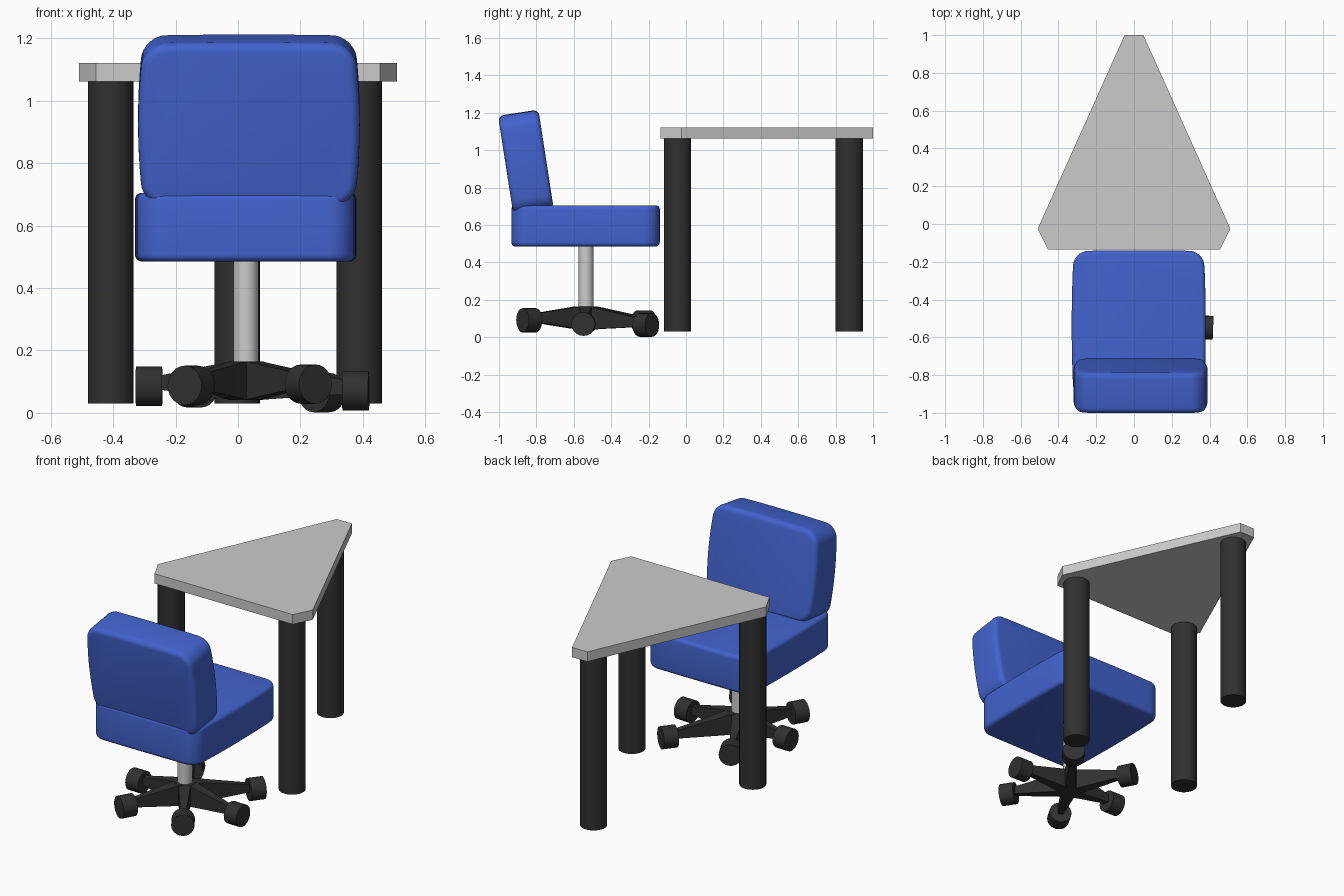
import bpy, bmesh, math
from mathutils import Vector, Matrix

if "Cube" in bpy.data.objects:
    bpy.data.objects.remove(bpy.data.objects["Cube"])


def material(name, rgb):
    m = bpy.data.materials.new(name)
    m.diffuse_color = (*rgb, 1)
    m.use_nodes = True
    m.node_tree.nodes["Principled BSDF"].inputs["Base Color"].default_value = m.diffuse_color
    return m


BLUE = material("blue_fabric", (0.055, 0.125, 0.62))
BLACK = material("black", (0.03, 0.03, 0.03))


def finish(name, bm, mat=None, smooth=True):
    bmesh.ops.recalc_face_normals(bm, faces=bm.faces)
    me = bpy.data.meshes.new(name)
    bm.to_mesh(me)
    bm.free()
    ob = bpy.data.objects.new(name, me)
    bpy.context.collection.objects.link(ob)
    if mat:
        me.materials.append(mat)
    if smooth:
        bpy.ops.object.select_all(action='DESELECT')
        ob.select_set(True)
        bpy.context.view_layer.objects.active = ob
        bpy.ops.object.shade_smooth_by_angle(angle=math.radians(35))
    return ob


def loft(bm, rings):
    """Skin a stack of equal-length closed rings and cap both ends."""
    rows = [[bm.verts.new(p) for p in r] for r in rings]
    n = len(rows[0])
    for a, b in zip(rows, rows[1:]):
        for i in range(n):
            bm.faces.new((a[i], a[(i + 1) % n], b[(i + 1) % n], b[i]))
    bm.faces.new(rows[0][::-1])
    bm.faces.new(rows[-1])


def outline(hu, hv, r, bow_u, bow_v, inset):
    """Rounded rectangle with gently bowed sides."""
    pts = []
    for k, (su, sv) in enumerate(((1, 1), (-1, 1), (-1, -1), (1, -1))):
        for i in range(9):
            a = math.radians(90 * k + 90 * i / 8)
            pts.append((su * (hu - r) + (r - inset) * math.cos(a),
                        sv * (hv - r) + (r - inset) * math.sin(a)))
    # extra points along each side so it can bow
    full = []
    for i, p in enumerate(pts):
        full.append(p)
        if i % 9 == 8:
            q = pts[(i + 1) % len(pts)]
            full += [(p[0] + (q[0] - p[0]) * t / 8, p[1] + (q[1] - p[1]) * t / 8)
                     for t in range(1, 8)]
    return [(u * (1 - bow_u * (v / hv) ** 2), v * (1 - bow_v * (u / hu) ** 2))
            for u, v in full]


def cushion(name, hu, hv, half_t, r, edge, bow_u, bow_v, matrix):
    bm = bmesh.new()
    levels = []
    for i in range(6):
        a = math.radians(90 * i / 5)
        levels.append((edge * (1 - math.sin(a)), -half_t + edge * (1 - math.cos(a))))
    levels += [(i, -w) for i, w in reversed(levels)]
    loft(bm, [[(u, v, w) for u, v in outline(hu, hv, r, bow_u, bow_v, ins)]
              for ins, w in levels])
    bm.transform(matrix)
    return finish(name, bm, BLUE)


def cylinder(name, a, b, radius, mat=None, seg=32):
    a, b = Vector(a), Vector(b)
    bm = bmesh.new()
    bmesh.ops.create_cone(bm, cap_ends=True, segments=seg, radius1=radius,
                          radius2=radius, depth=(b - a).length)
    bm.transform(Matrix.Translation((a + b) / 2)
                 @ (b - a).to_track_quat('Z', 'Y').to_matrix().to_4x4())
    return finish(name, bm, mat)


# Table top: triangle with clipped corners
half = [(0.05, 1.0), (0.51, -0.025), (0.455, -0.135)]
poly = half + [(-x, y) for x, y in reversed(half)]
bm = bmesh.new()
loft(bm, [[(x, y, z) for x, y in poly] for z in (1.062, 1.12)])
finish("table_top", bm, smooth=False)

# Table legs
for name, x, y in (("front_left_leg", -0.408, -0.045),
                   ("front_right_leg", 0.388, -0.045),
                   ("back_leg", -0.003, 0.873)):
    cylinder(name, (x, y, 0.03), (x, y, 1.063), 0.073, BLACK)

# Seat and tilted backrest
cushion("seat", 0.355, 0.397, 0.11, 0.08, 0.022, 0.03, 0.008,
        Matrix.Translation((0.025, -0.537, 0.595)))
cushion("backrest", 0.355, 0.268, 0.109, 0.075, 0.03, 0.05, 0.015,
        Matrix.Translation((0.035, -0.856, 0.935))
        @ Matrix.Rotation(math.radians(90 + 8.8), 4, 'X'))

# Chair post
CX, CY = 0.025, -0.535
cylinder("chair_post", (CX, CY, 0.1), (CX, CY, 0.5), 0.04)

# Casters: wheel centres at the ends of the six arms
wheels = [(0.377, -0.548, 0.07), (0.268, -0.215, 0.065), (-0.14, -0.225, 0.08),
          (-0.285, -0.53, 0.085), (-0.15, -0.838, 0.088), (0.225, -0.838, 0.092)]
bm = bmesh.new()
# Hexagonal hub
loft(bm, [[(CX + 0.065 * math.cos(math.radians(60 * i + 30)),
            CY + 0.065 * math.sin(math.radians(60 * i + 30)), z)
           for i in range(6)] for z in (0.042, 0.165)])
for i, w in enumerate(wheels):
    w = Vector(w)
    d = Vector((w.x - CX, w.y - CY, 0)).normalized()
    side = Vector((-d.y, d.x, 0))
    start = Vector((CX, CY, 0.1035)) + d * 0.05
    end = w - d * 0.03 + Vector((0, 0, 0.012))
    # Tapered arm
    loft(bm, [[c + side * sx * hw + Vector((0, 0, sz * hz))
               for sx, sz in ((-1, -1), (1, -1), (1, 1), (-1, 1))]
              for c, hw, hz in ((start, 0.033, 0.061), (end, 0.014, 0.022))])
    cylinder(f"caster_{i + 1}", w - d * 0.042, w + d * 0.042, 0.063, BLACK, 24)
finish("chair_base", bm, BLACK, smooth=False)
